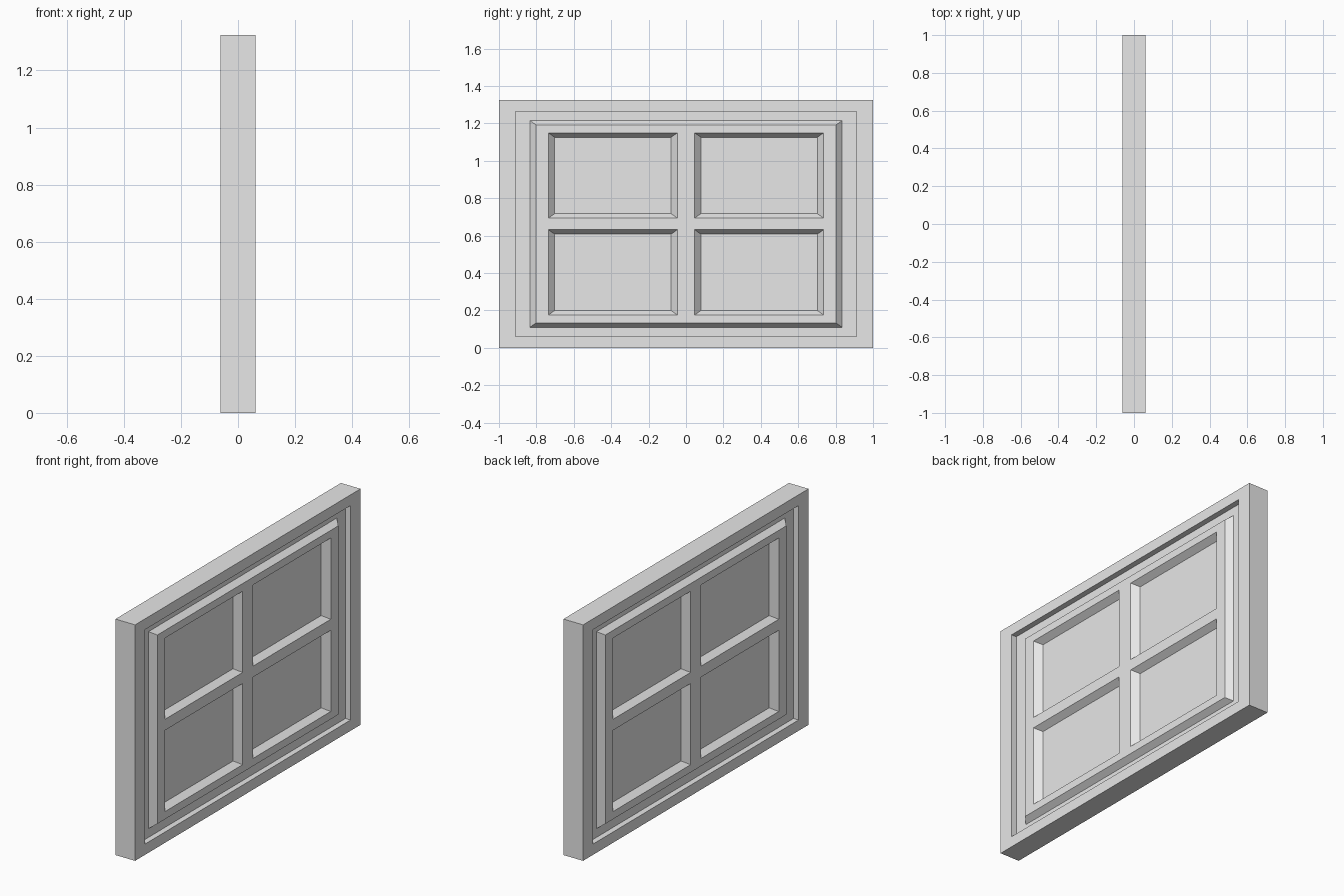
import bpy, bmesh

if "Cube" in bpy.data.objects:
    bpy.data.objects.remove(bpy.data.objects["Cube"])

HALF_X, HEIGHT = 0.061, 1.325
MID = HEIGHT / 2
RECESS_X, PANE_X = 0.029, 0.025

paint = bpy.data.materials.new("light_grey")
paint.diffuse_color = (0.8, 0.8, 0.8, 1)
paint.use_nodes = True
paint.node_tree.nodes["Principled BSDF"].inputs["Base Color"].default_value = paint.diffuse_color


def ring(bm, x, hy, hz):
    """Four corners of a rectangle centred on the window."""
    return [bm.verts.new((x, sy * hy, MID + sz * hz))
            for sy, sz in ((-1, -1), (1, -1), (1, 1), (-1, 1))]


def bridge(bm, outer, inner):
    for i in range(4):
        j = (i + 1) % 4
        bm.faces.new((outer[i], outer[j], inner[j], inner[i]))


def finish(bm, name):
    """Mirror the +x half to the other side and make an object."""
    bmesh.ops.remove_doubles(bm, verts=bm.verts, dist=1e-5)
    mesh = bpy.data.meshes.new(name)
    bm.to_mesh(mesh)
    bm.free()
    mesh.materials.append(paint)
    obj = bpy.data.objects.new(name, mesh)
    bpy.context.collection.objects.link(obj)
    mirror = obj.modifiers.new("both_sides", 'MIRROR')
    mirror.use_axis[0] = True
    mirror.merge_threshold = 1e-4


# Outer frame: side, face, step down into the recess, recess floor
bm = bmesh.new()
profile = [(0, 1, MID), (HALF_X, 1, MID), (HALF_X, 0.912, 0.602),
           (RECESS_X, 0.912, 0.602), (RECESS_X, 0.835, 0.553)]
rings = [ring(bm, *p) for p in profile]
for a, b in zip(rings, rings[1:]):
    bridge(bm, a, b)
finish(bm, "window_frame")

# Sash: bevelled rim, flat bars and four sunken panes
bm = bmesh.new()
bridge(bm, ring(bm, RECESS_X, 0.835, 0.553), ring(bm, HALF_X, 0.803, 0.530))
ys = [-0.803, -0.736, -0.046, 0.046, 0.736, 0.803]
zs = [-0.530, -0.487, -0.031, 0.031, 0.487, 0.530]
for i in range(5):
    for j in range(5):
        hy, hz = (ys[i + 1] - ys[i]) / 2, (zs[j + 1] - zs[j]) / 2
        cy, cz = (ys[i + 1] + ys[i]) / 2, MID + (zs[j + 1] + zs[j]) / 2

        def cell(x, dy, dz):
            return [bm.verts.new((x, cy + sy * (hy - dy), cz + sz * (hz - dz)))
                    for sy, sz in ((-1, -1), (1, -1), (1, 1), (-1, 1))]

        if i % 2 and j % 2:
            pane = cell(PANE_X, 0.034, 0.024)
            bridge(bm, cell(HALF_X, 0, 0), pane)
            bm.faces.new(pane)
        else:
            bm.faces.new(cell(HALF_X, 0, 0))
finish(bm, "window_sash")
